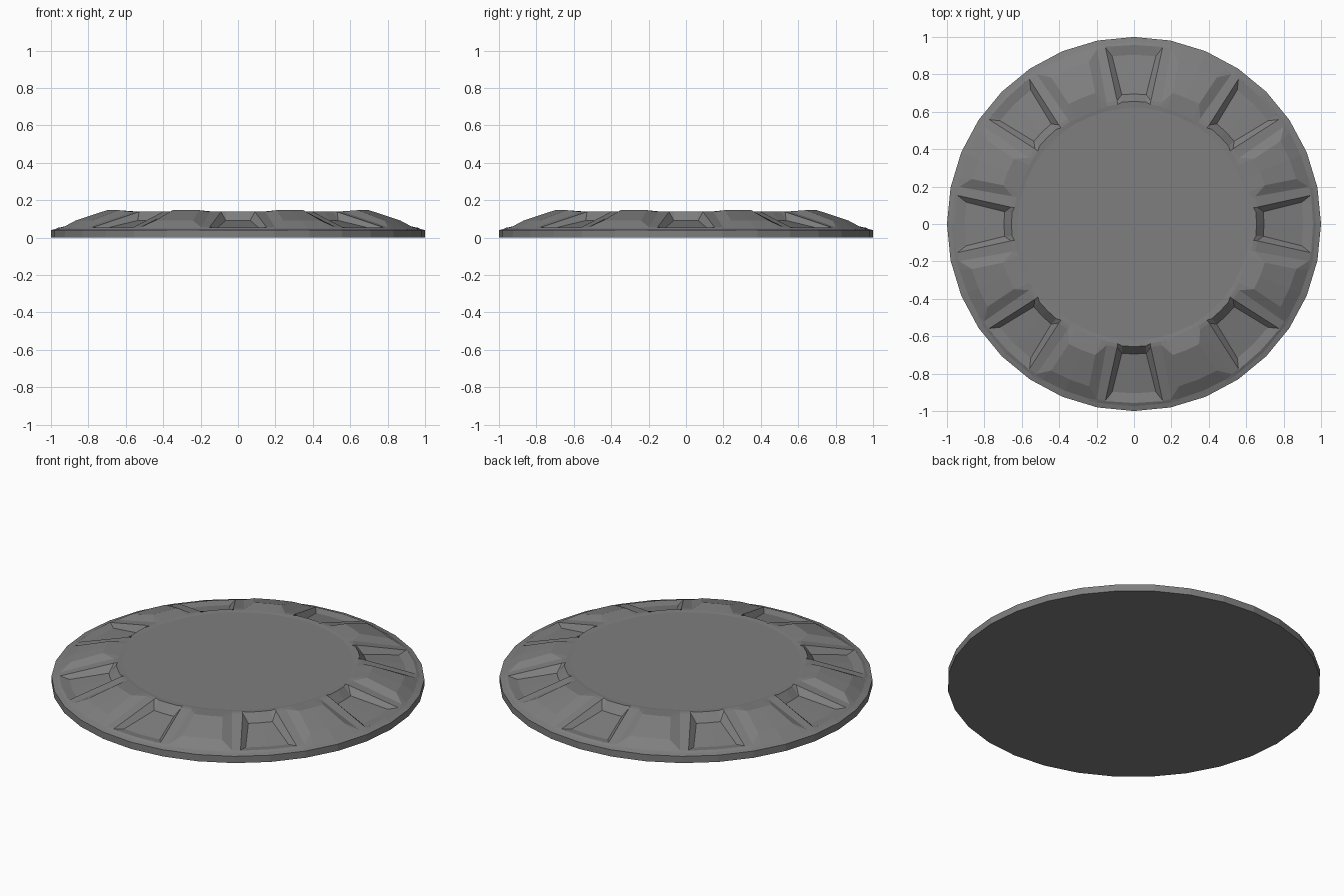
import bpy, bmesh, math

if "Cube" in bpy.data.objects:
    bpy.data.objects.remove(bpy.data.objects["Cube"])

STEP = math.radians(11.25)


def rim_radius(r, a):
    """Radius on a 32-sided outline that has a corner at angle 0."""
    off = (a % STEP) - STEP / 2
    return r * math.cos(STEP / 2) / math.cos(off)


# Radial profiles (radius, height), from the inner disc out to the base edge
tray = [(.62, .137), (.655, .14), (.695, .092), (.905, .048),
        (.957, .055), (.975, .047), (1, .04), (1, 0)]
shelf = [(.62, .137), (.645, .14), (.665, .138), (.955, .056),
         (.96, .054), (.975, .047), (1, .04), (1, 0)]
block = [(.62, .137), (.64, .14), (.73, .147), (.9, .092),
         (.965, .05), (.98, .046), (1, .04), (1, 0)]

# Each column: angle in degrees for every profile point, and its profile
half = [
    ([0] * 8, tray),
    ([5, 5.6, 5.4, 7.4, 7.4, 7.4, 5.6, 5.6], tray),
    ([7.8, 7.8, 7.8, 9.2, 9.3, 9.3, 8.4, 8.4], shelf),
    ([12.5, 12.8, 12.8, 12, 11.7, 11.25, 11.25, 11.25], shelf),
    ([15, 15.5, 16.5, 15.5, 14.5, 14.5, 16.9, 16.9], block),
    ([22.5] * 8, block),
]
# Mirror the half sector, leaving out the shared end columns
sector = half + [([45 - a for a in angs], prof) for angs, prof in half[-2:0:-1]]

bm = bmesh.new()
columns = []
for k in range(8):
    for angs, prof in sector:
        col = []
        for i, (a, (r, z)) in enumerate(zip(angs, prof)):
            t = math.radians(a + 45 * k)
            rr = rim_radius(r, t) if i > 4 else r
            col.append(bm.verts.new((rr * math.cos(t), rr * math.sin(t), z)))
        columns.append(col)

# Skin neighbouring columns, then cap the top disc and the underside
n = len(columns)
for c in range(n):
    p, q = columns[c], columns[(c + 1) % n]
    for i in range(7):
        bm.faces.new((p[i], p[i + 1], q[i + 1], q[i]))
bm.faces.new([c[0] for c in columns])
bm.faces.new([c[-1] for c in reversed(columns)])
bmesh.ops.recalc_face_normals(bm, faces=bm.faces[:])

mesh = bpy.data.meshes.new("notched_disc")
bm.to_mesh(mesh)
bm.free()
disc = bpy.data.objects.new("notched_disc", mesh)
bpy.context.collection.objects.link(disc)

# Dark grey finish
dark = bpy.data.materials.new("dark_grey")
dark.diffuse_color = (.21, .21, .21, 1)
dark.use_nodes = True
dark.node_tree.nodes["Principled BSDF"].inputs["Base Color"].default_value = dark.diffuse_color
mesh.materials.append(dark)
